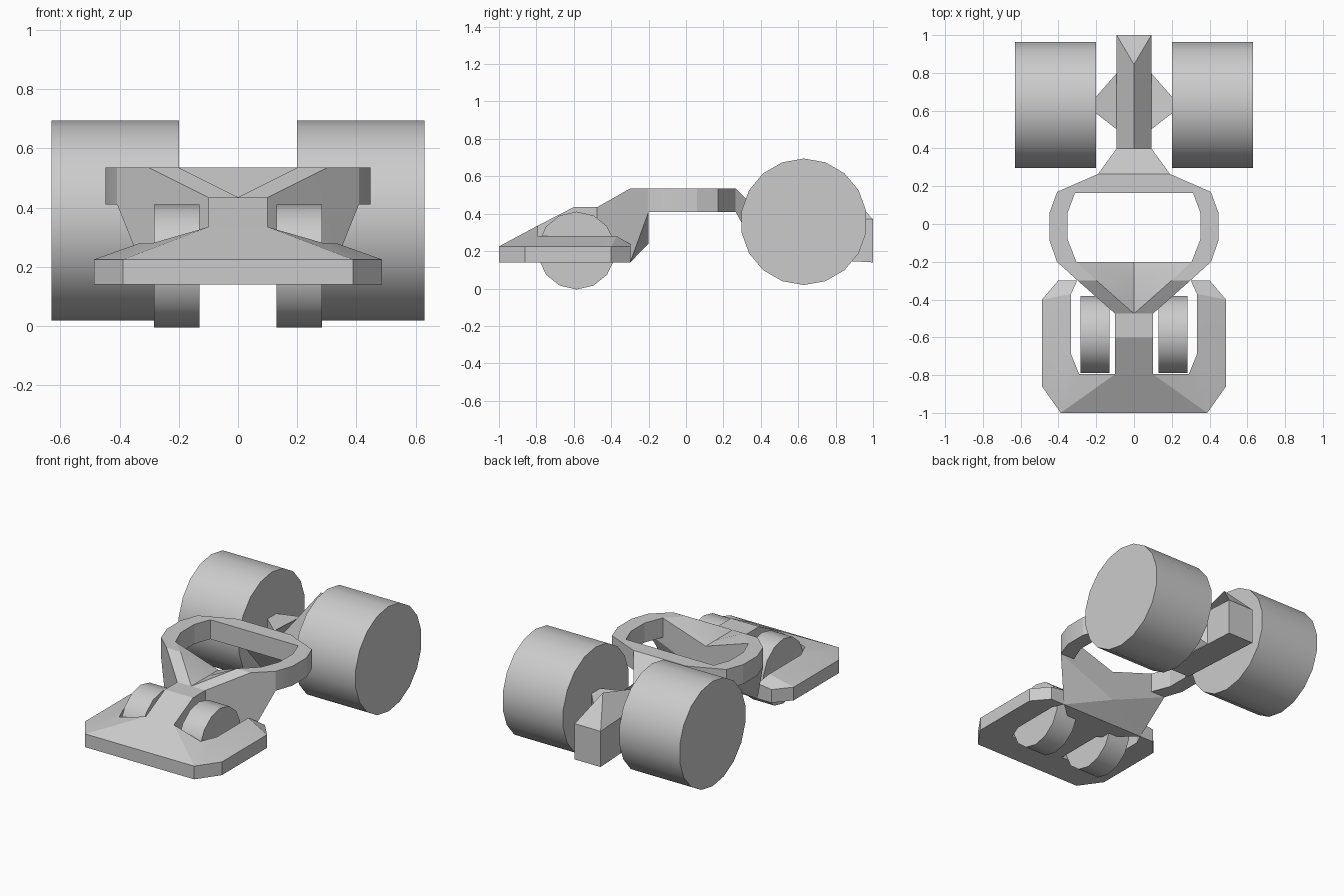
import bpy, bmesh, math
from mathutils import Matrix

if "Cube" in bpy.data.objects:
    bpy.data.objects.remove(bpy.data.objects["Cube"])

grey = bpy.data.materials.new("plain grey")
grey.diffuse_color = (0.6, 0.6, 0.6, 1)
grey.use_nodes = True
grey.node_tree.nodes["Principled BSDF"].inputs["Base Color"].default_value = grey.diffuse_color


def finish(bm, name, angle=30):
    bmesh.ops.recalc_face_normals(bm, faces=bm.faces)
    me = bpy.data.meshes.new(name)
    bm.to_mesh(me)
    bm.free()
    me.materials.append(grey)
    ob = bpy.data.objects.new(name, me)
    bpy.context.collection.objects.link(ob)
    bpy.ops.object.select_all(action='DESELECT')
    ob.select_set(True)
    bpy.context.view_layer.objects.active = ob
    bpy.ops.object.shade_smooth_by_angle(angle=math.radians(angle))
    return ob


def half_solid(name, pts, faces, floor):
    """Faces are words of point letters; a capital is the point dropped to the floor height."""
    pts = dict(pts)
    for k in list(pts):
        if k.upper() not in pts:
            pts[k.upper()] = (pts[k][0], pts[k][1], floor)
    bm = bmesh.new()
    for side in (1, -1):
        for word in faces.split():
            bm.faces.new([bm.verts.new((side * pts[c][0], pts[c][1], pts[c][2])) for c in word])
    bmesh.ops.remove_doubles(bm, verts=bm.verts, dist=0.0005)
    return finish(bm, name, 20)


def wheel(name, x0, x1, y, z, r, sides):
    bm = bmesh.new()
    bmesh.ops.create_cone(bm, cap_ends=True, segments=sides, radius1=r, radius2=r, depth=x1 - x0)
    # turn the axle along x, with a corner pointing along y
    turn = Matrix.Rotation(math.pi / 2, 4, 'Y') @ Matrix.Rotation(math.pi / 2, 4, 'Z')
    bmesh.ops.transform(bm, verts=bm.verts,
                        matrix=Matrix.Translation(((x0 + x1) / 2, y, z)) @ turn)
    finish(bm, name)


# wheels
for side, label in ((1, "right"), (-1, "left")):
    for part, a, b, y, z, r, n in (("rear_wheel", 0.2, 0.63, 0.63, 0.357, 0.338, 18),
                                   ("front_wheel", 0.13, 0.283, -0.585, 0.203, 0.208, 14)):
        x0, x1 = sorted((side * a, side * b))
        wheel(label + "_" + part, x0, x1, y, z, r, n)

# nose plate wrapping around the front wheels
top = "abgf bhg bcih cdji dekj"
half_solid("nose_plate", {
    'a': (0, -1, .225), 'b': (.388, -1, .225), 'c': (.487, -.86, .225),
    'd': (.487, -.4, .225), 'e': (.4, -.298, .225),
    'f': (0, -.795, .335), 'g': (.1, -.795, .335), 'h': (.29, -.795, .28),
    'i': (.333, -.69, .28), 'j': (.333, -.37, .28), 'k': (.3, -.298, .238)},
    top + " " + top.upper() + " abBA bcCB cdDC deED ekKE kjJK jiIJ ihHI hgGH gfFG", .14)

# central spine that forks into two arms
half_solid("spine_fork", {
    'f': (0, -.795, .335), 'g': (.1, -.795, .335), 'l': (0, -.6, .435), 'm': (.1, -.6, .435),
    'n': (0, -.475, .435), 'o': (.1, -.475, .435), 'p': (.3, -.298, .535),
    'q': (.408, -.2, .535), 'Q': (.408, -.2, .41), 'r': (.305, -.2, .535), 'R': (.305, -.2, .41),
    't': (.2, -.298, .535), 'u': (0, -.298, .435), 'v': (0, -.2, .435),
    'w': (0, -.2, .24), 'x': (0, -.298, .14)},
    "fgml lmon gmoOG fgGF FGON nopt tpqr ntu utrv vrRw wRQ wQP opPO pqQP NOPx xPw rqQR", .14)

# cockpit ring
top = "abhg bcih cdji dekj eflk"
half_solid("cockpit_ring", {
    'a': (.408, -.2, .535), 'b': (.448, -.085, .535), 'c': (.448, .058, .535),
    'd': (.407, .17, .535), 'e': (.19, .265, .535), 'f': (0, .265, .535),
    'g': (.305, -.2, .535), 'h': (.352, -.08, .535), 'i': (.352, .058, .535),
    'j': (.312, .165, .535), 'k': (.19, .165, .535), 'l': (0, .165, .535)},
    top + " " + top.upper() +
    " abBA bcCB cdDC deED efFE ghHG hiIH ijJI jkKJ klLK agGA", .41)

# neck and ridged tail with the axle hub
half_solid("tail_and_neck", {
    'a': (0, .265, .535), 'A': (0, .265, .41), 'b': (.19, .265, .535), 'B': (.19, .265, .41),
    'c': (0, .4, .4), 'C': (0, .4, .17), 'd': (.092, .4, .4), 'D': (.092, .4, .17),
    'e': (0, .845, .535), 'f': (.092, 1, .37), 'g': (0, 1, .37)},
    "abdc ABDC bdDB abBA cdfe efg fgGF cdDC dfFD DFGC", .14)
half_solid("axle_hub", {
    'a': (.09, .5, .39), 'A': (.09, .5, .17), 'b': (.09, .8, .37), 'B': (.09, .8, .15),
    'c': (.2, .585, .41), 'C': (.2, .585, .3), 'd': (.2, .675, .41), 'D': (.2, .675, .3)},
    "abdc ABDC acCA bdDB cdDC abBA", .14)
